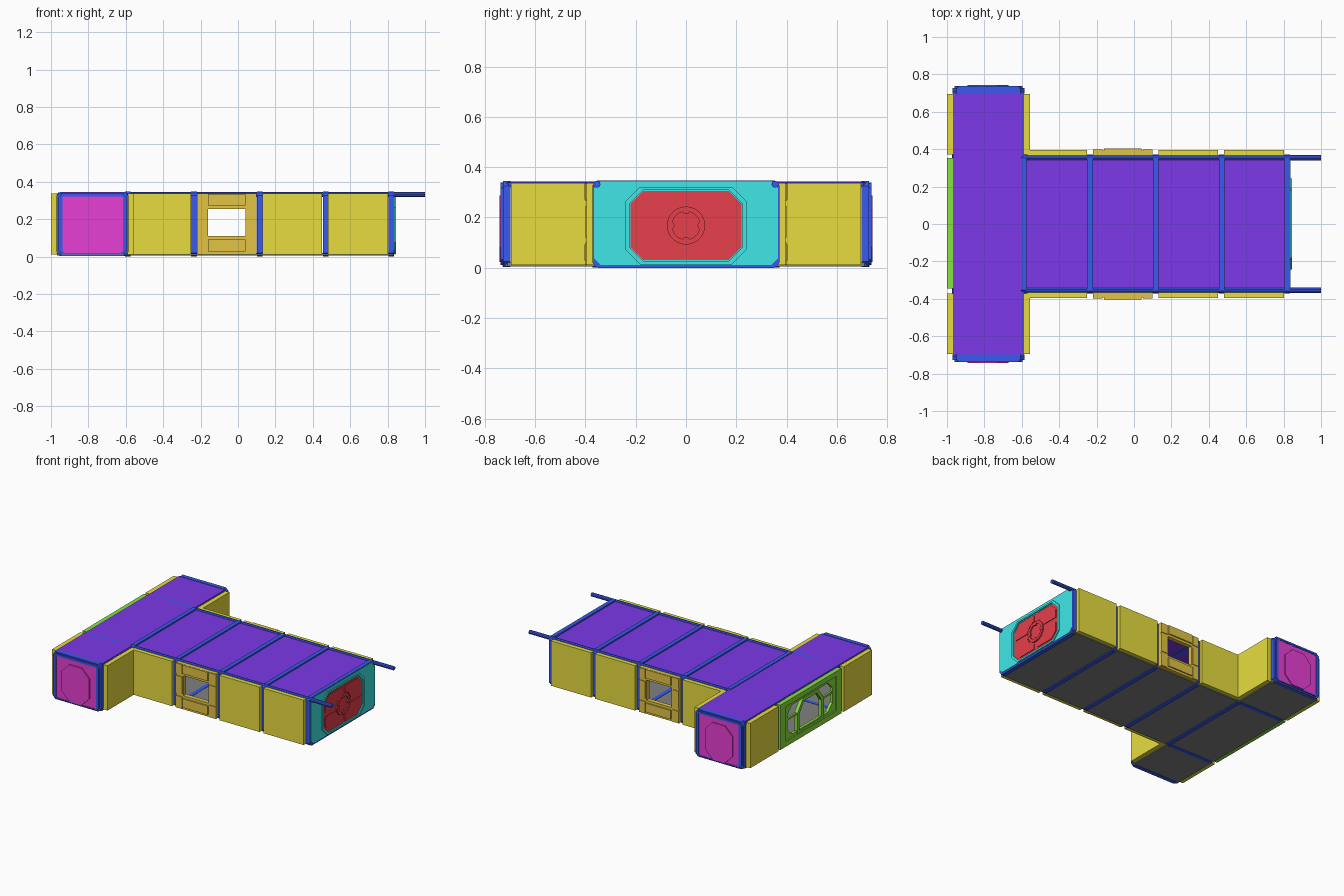
import bpy, bmesh, math

if "Cube" in bpy.data.objects:
    bpy.data.objects.remove(bpy.data.objects["Cube"])

COLS = {
    "violet": (0.20, 0.04, 0.80), "blue": (0.04, 0.10, 0.85), "yellow": (0.80, 0.72, 0.05),
    "orange": (0.76, 0.55, 0.06), "cyan": (0.05, 0.80, 0.80), "red": (0.80, 0.05, 0.07),
    "green": (0.25, 0.75, 0.05), "magenta": (0.80, 0.05, 0.66), "dark": (0.22, 0.22, 0.22),
}
MATS = {}
for key, c in COLS.items():
    MATS[key] = bpy.data.materials.new(key)
    MATS[key].diffuse_color = (*c, 1)


def finish(name, bm, col):
    bmesh.ops.recalc_face_normals(bm, faces=bm.faces)
    me = bpy.data.meshes.new(name)
    bm.to_mesh(me)
    bm.free()
    me.materials.append(MATS[col])
    ob = bpy.data.objects.new(name, me)
    bpy.context.collection.objects.link(ob)
    return ob


def rect(u0, u1, v0, v1, c=0.0):
    """Rectangle outline, with chamfered corners when c > 0."""
    if not c:
        return [(u0, v0), (u1, v0), (u1, v1), (u0, v1)]
    return [(u0 + c, v0), (u1 - c, v0), (u1, v0 + c), (u1, v1 - c),
            (u1 - c, v1), (u0 + c, v1), (u0, v1 - c), (u0, v0 + c)]


def slab(name, axis, d0, d1, outer, col, inner=None):
    """Extrude an outline along an axis; an inner outline of equal count makes a frame."""
    place = {"x": lambda d, u, v: (d, u, v), "y": lambda d, u, v: (u, d, v),
             "z": lambda d, u, v: (u, v, d)}[axis]
    bm = bmesh.new()
    loops = [[[bm.verts.new(place(d, *p)) for p in ln] for d in (d0, d1)]
             for ln in ([outer, inner] if inner else [outer])]
    n = len(outer)
    for lo, hi in loops:
        for i in range(n):
            j = (i + 1) % n
            bm.faces.new((lo[i], lo[j], hi[j], hi[i]))
    for k in (0, 1):
        if inner:
            a, b = loops[0][k], loops[1][k]
            for i in range(n):
                j = (i + 1) % n
                bm.faces.new((a[i], a[j], b[j], b[i]))
        else:
            bm.faces.new(loops[0][k])
    return finish(name, bm, col)


def circle(r, n, u=0.0, v=0.0):
    return [(u + r * math.cos(2 * math.pi * i / n), v + r * math.sin(2 * math.pi * i / n))
            for i in range(n)]


# Roofs and floors of the hall and of the cross wing
slab("hall_roof", "z", 0.322, 0.337, rect(-0.59, 0.83, -0.36, 0.36), "violet")
slab("hall_floor", "z", 0.006, 0.02, rect(-0.59, 0.83, -0.365, 0.365), "dark")
slab("wing_roof", "z", 0.322, 0.342, rect(-0.962, -0.595, -0.728, 0.728, 0.03), "violet")
slab("wing_floor", "z", 0.006, 0.02, rect(-0.967, -0.59, -0.73, 0.73, 0.02), "dark")
slab("wing_roof_edge", "z", 0.32, 0.338, rect(-0.968, -0.588, -0.735, 0.735, 0.03), "blue",
     rect(-0.95, -0.606, -0.715, 0.715, 0.03))

# Ribs around the hall
for x in (-0.59, -0.235, 0.117, 0.469, 0.82):
    slab("hall_rib", "x", x - 0.015, x + 0.015, rect(-0.372, 0.372, 0, 0.347, 0.02), "blue",
         rect(-0.345, 0.345, 0.022, 0.32, 0.02))

# Wall panels: hall sides, with a window in the second bay
for s, side in ((-1, "front"), (1, "rear")):
    for x in (-0.57, 0.13, 0.482):
        slab(side + "_wall_panel", "y", s * 0.362, s * 0.396, rect(x, x + 0.32, 0.012, 0.336), "yellow")
    slab(side + "_window_wall", "y", s * 0.362, s * 0.394, rect(-0.22, 0.10, 0.012, 0.336), "orange",
         rect(-0.16, 0.04, 0.11, 0.255))
    for z0, z1 in ((0.272, 0.335), (0.028, 0.092)):
        slab(side + "_window_plate", "y", s * 0.39, s * 0.403, rect(-0.16, 0.04, z0, z1), "orange")
    for x in (-0.218, 0.048):
        for z0, z1 in ((0.014, 0.10), (0.12, 0.245), (0.265, 0.334)):
            slab(side + "_window_block", "y", s * 0.39, s * 0.399, rect(x, x + 0.05, z0, z1), "orange")

    # Wing walls beside the hall and on the outer face
    lo, hi = sorted((s * 0.372, s * 0.695))
    slab(side + "_wing_inner_wall", "x", -0.592, -0.556, rect(lo, hi, 0.012, 0.336), "yellow")
    slab(side + "_wing_outer_wall", "x", -1.0, -0.964, rect(lo, hi, 0.012, 0.336), "yellow")

    # Wing frames: beside the hall and at the ends
    slab(side + "_wing_rib", "y", s * 0.345, s * 0.372, rect(-0.972, -0.586, 0.002, 0.342, 0.02), "blue",
         rect(-0.945, -0.612, 0.022, 0.32, 0.02))
    slab(side + "_wing_end_frame", "y", s * 0.698, s * 0.728, rect(-0.97, -0.586, 0.004, 0.345, 0.02),
         "blue", rect(-0.938, -0.616, 0.02, 0.326, 0.01))
    slab(side + "_wing_end_trim", "y", s * 0.728, s * 0.738, rect(-0.96, -0.596, 0.012, 0.338, 0.02),
         "blue", rect(-0.938, -0.616, 0.02, 0.326, 0.01))

    # End panels with a raised octagon
    slab(side + "_end_panel", "y", s * 0.715, s * 0.734, rect(-0.939, -0.615, 0.019, 0.327, 0.01), "magenta")
    slab(side + "_end_octagon", "y", s * 0.73, s * 0.742, rect(-0.89, -0.67, 0.022, 0.288, 0.06), "magenta")

    # Roof rails running past the end of the hall
    slab(side + "_roof_rail", "x", -0.58, 1.0, circle(0.014, 10, s * 0.354, 0.332), "blue")

# Glazed entrance wall: outer frame, inner frame, arch and mullions
slab("entrance_frame", "x", -1.0, -0.964, rect(-0.345, 0.352, 0.012, 0.336), "green",
     rect(-0.29, 0.29, 0.05, 0.30))
slab("entrance_inner_frame", "x", -0.99, -0.97, rect(-0.295, 0.295, 0.045, 0.305, 0.005), "green",
     rect(-0.255, 0.255, 0.07, 0.28, 0.05))
arch = [(-0.15, 0.05), (-0.15, 0.20), (-0.085, 0.285), (0.085, 0.285), (0.15, 0.20), (0.15, 0.05)]
arch_in = [(-0.125, 0.065), (-0.125, 0.192), (-0.073, 0.262), (0.073, 0.262), (0.125, 0.192), (0.125, 0.065)]
slab("entrance_arch", "x", -0.996, -0.972, arch, "green", arch_in)
for s in (-1, 1):
    lo, hi = sorted((s * 0.14, s * 0.26))
    slab("entrance_mullion", "x", -0.988, -0.974, rect(lo, hi, 0.185, 0.20), "green")

# Hall end wall with octagonal hatch
slab("end_wall", "x", 0.82, 0.838, rect(-0.365, 0.365, 0.012, 0.342, 0.025), "cyan",
     rect(-0.22, 0.22, 0.03, 0.305, 0.05))
slab("hatch_rim", "x", 0.832, 0.845, rect(-0.242, 0.242, 0.014, 0.322, 0.06), "cyan",
     rect(-0.225, 0.225, 0.026, 0.31, 0.055))
slab("hatch_plate", "x", 0.824, 0.836, rect(-0.226, 0.226, 0.025, 0.311, 0.055), "red")
cz = 0.168
for sy in (-1, 1):
    for sz in (-1, 1):
        # Quarter panel with its inner corner cut for the hub and outer corner chamfered
        prof = [(0.085, 0.018), (0.205, 0.018), (0.205, 0.08), (0.16, 0.125), (0.018, 0.125),
                (0.018, 0.085), (0.06, 0.06)]
        slab("hatch_quarter", "x", 0.83, 0.841, [(sy * a, cz + sz * b) for a, b in prof], "red")
slab("hatch_ring", "x", 0.83, 0.844, circle(0.076, 24, 0, cz), "red", circle(0.056, 24, 0, cz))
for a in range(4):
    t = a * math.pi / 2
    slab("hatch_lug", "x", 0.832, 0.846,
         circle(0.016, 6, 0.06 * math.cos(t), cz + 0.06 * math.sin(t)), "red")

for m in bpy.data.materials:
    if m.users and not m.is_grease_pencil:
        m.use_nodes = True
        m.node_tree.nodes["Principled BSDF"].inputs["Base Color"].default_value = m.diffuse_color
